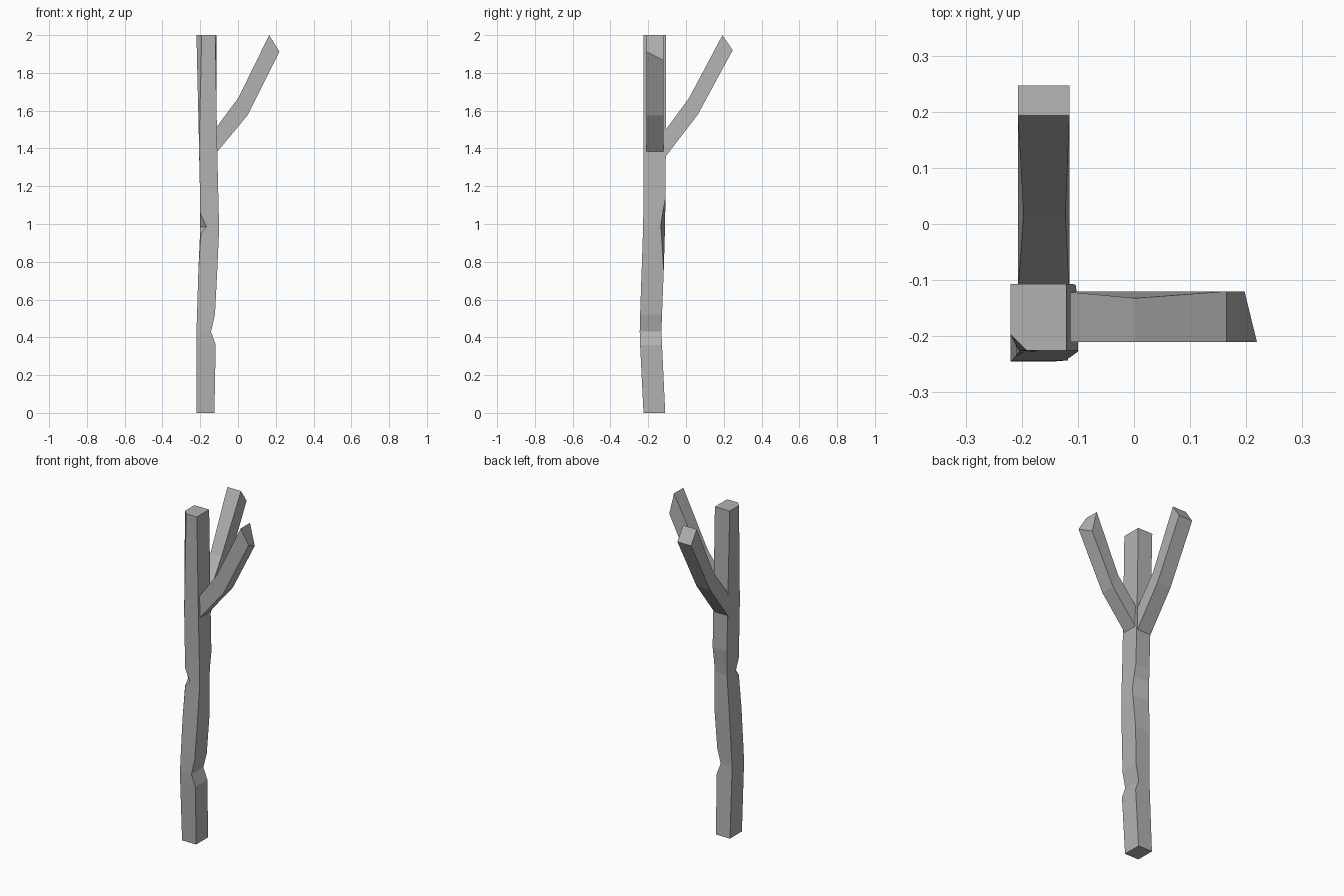
import bpy
import bmesh

cube = bpy.data.objects.get("Cube")
if cube:
    bpy.data.objects.remove(cube, do_unlink=True)

bark = bpy.data.materials.new("grey bark")
bark.use_nodes = True
grey = (0.45, 0.45, 0.45, 1)
bark.diffuse_color = grey
bark.node_tree.nodes["Principled BSDF"].inputs["Base Color"].default_value = grey


def loft(name, rings):
    """Skin a closed solid through rings with equal point counts."""
    bm = bmesh.new()
    loops = [[bm.verts.new(p) for p in ring] for ring in rings]
    for a, b in zip(loops, loops[1:]):
        for i in range(len(a)):
            j = (i + 1) % len(a)
            bm.faces.new((a[i], a[j], b[j], b[i]))
    bm.faces.new(loops[0][::-1])
    bm.faces.new(loops[-1])
    bmesh.ops.remove_doubles(bm, verts=bm.verts, dist=0.0005)
    bmesh.ops.recalc_face_normals(bm, faces=bm.faces)
    mesh = bpy.data.meshes.new(name)
    bm.to_mesh(mesh)
    bm.free()
    mesh.materials.append(bark)
    obj = bpy.data.objects.new(name, mesh)
    bpy.context.collection.objects.link(obj)
    return obj


def trunk_ring(z, x0, x1, y0, y1, chip=0, dent=0):
    """Square section: chip cuts the front right corner, dent the back left."""
    return [(x0 + chip, y0, z), (x1, y0, z), (x1, y1 - dent, z),
            (x0, y1, z), (x0, y0 + chip, z)]


# Crooked trunk with a notch near the base and chipped corners
loft("trunk", [trunk_ring(*r) for r in (
    (0, -.22, -.125, -.225, -.11),
    (.36, -.22, -.118, -.243, -.127),
    (.43, -.22, -.143, -.245, -.13),
    (.52, -.217, -.122, -.243, -.127),
    (.75, -.21, -.11, -.235, -.118),
    (.95, -.201, -.101, -.228, -.112, .005, .018),
    (.985, -.2, -.1, -.227, -.111, .033, .023),
    (1.06, -.2, -.102, -.226, -.11, 0, .013),
    (1.14, -.201, -.104, -.225, -.108),
    (1.4, -.206, -.11, -.225, -.107),
    (2, -.22, -.12, -.225, -.107, .028),
)])


def branch(name, stations, place):
    """Bent square limb; each station is low run, low z, high run, high z, sides."""
    loft(name, [[place(lr, lz, a), place(lr2, lz2, b),
                 place(hr, hz, b2), place(hr, hz, a2)]
                for lr, lz, lr2, lz2, hr, hz, a, b, b2, a2 in stations])


# Limb towards the left, with a slanted broken tip
branch("left_branch", (
    (-.13, 1.358, -.13, 1.358, -.13, 1.49, -.21, -.12, -.12, -.21),
    (.05, 1.575, .05, 1.575, .003, 1.67, -.21, -.12, -.132, -.21),
    (.219, 1.912, .197, 1.868, .165, 2, -.21, -.12, -.12, -.21),
), lambda run, z, side: (run, side, z))

# Limb towards the back
branch("back_branch", (
    (-.125, 1.335, -.125, 1.335, -.125, 1.475, -.207, -.115, -.115, -.207),
    (.063, 1.58, .063, 1.58, .015, 1.665, -.207, -.115, -.122, -.197),
    (.247, 1.92, .247, 1.92, .193, 2, -.207, -.115, -.115, -.207),
), lambda run, z, side: (side, run, z))
